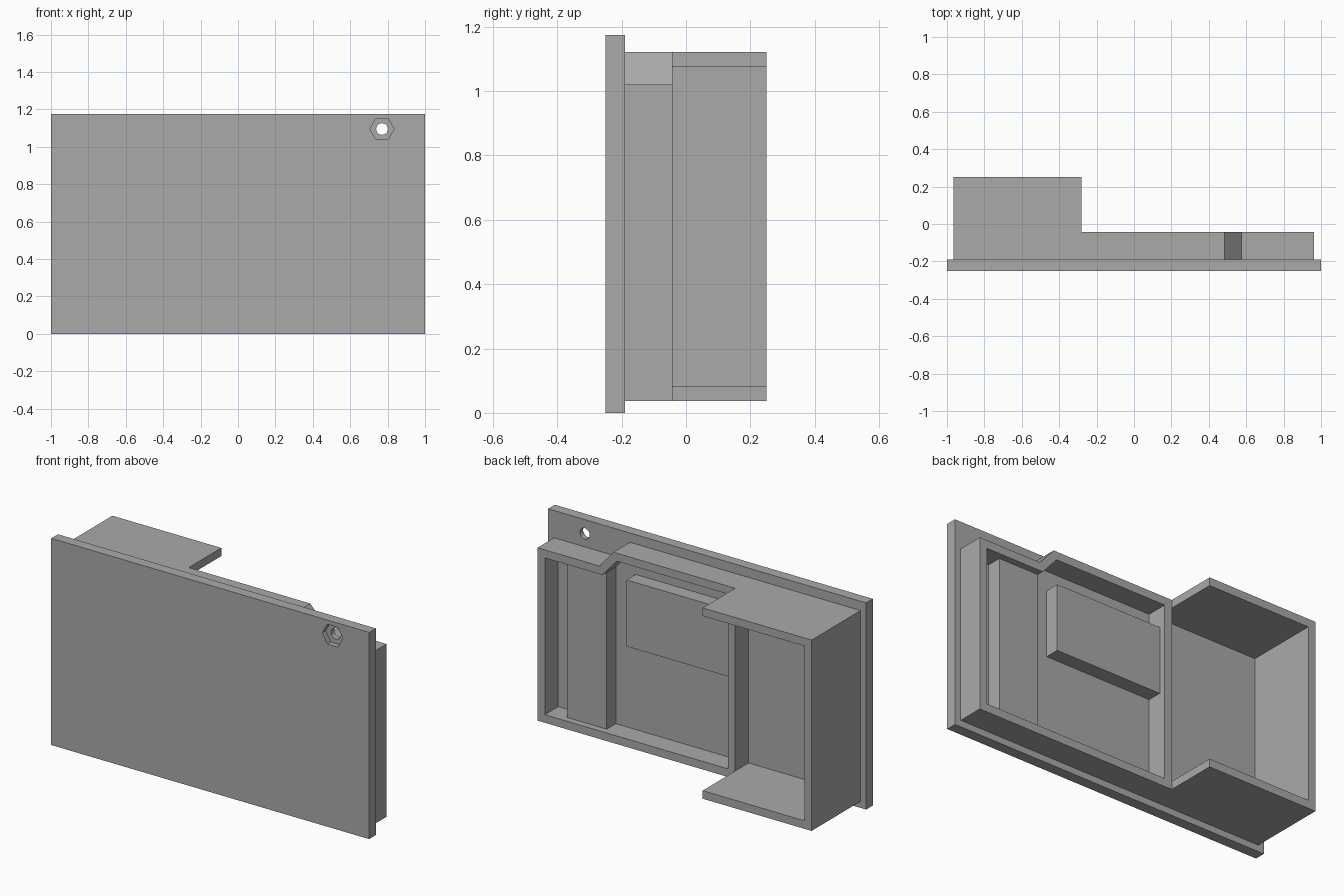
import bpy, bmesh, math

if "Cube" in bpy.data.objects:
    bpy.data.objects.remove(bpy.data.objects["Cube"], do_unlink=True)

grey = bpy.data.materials.new("plain_grey")
grey.use_nodes = True
colour = (0.40, 0.40, 0.40, 1)
grey.diffuse_color = colour
grey.node_tree.nodes["Principled BSDF"].inputs["Base Color"].default_value = colour


def prism(name, outline, y0, y1):
    """Extrude an (x, z) outline from y0 to y1."""
    bm = bmesh.new()
    face = bm.faces.new([bm.verts.new((x, y0, z)) for x, z in outline])
    grown = bmesh.ops.extrude_face_region(bm, geom=[face])["geom"]
    verts = [g for g in grown if isinstance(g, bmesh.types.BMVert)]
    bmesh.ops.translate(bm, verts=verts, vec=(0, y1 - y0, 0))
    bmesh.ops.recalc_face_normals(bm, faces=bm.faces)
    mesh = bpy.data.meshes.new(name)
    bm.to_mesh(mesh)
    bm.free()
    mesh.materials.append(grey)
    obj = bpy.data.objects.new(name, mesh)
    bpy.context.collection.objects.link(obj)
    return obj


def rect(x0, x1, z0, z1):
    return [(x0, z0), (x1, z0), (x1, z1), (x0, z1)]


def ring(x, z, radius, sides):
    steps = [2 * math.pi * i / sides for i in range(sides)]
    return [(x + radius * math.cos(a), z + radius * math.sin(a)) for a in steps]


def cut(target, *cutters):
    for cutter in cutters:
        cutter.hide_render = True
        mod = target.modifiers.new("cut", "BOOLEAN")
        mod.operation, mod.solver, mod.object = "DIFFERENCE", "EXACT", cutter
        bpy.context.view_layer.objects.active = target
        bpy.ops.object.modifier_apply(modifier=mod.name)
        bpy.data.objects.remove(cutter, do_unlink=True)


FRONT, PLATE, FLOOR, RIM, BACK = -0.25, -0.19, -0.162, -0.042, 0.25
STEP, WALL = -0.28, 0.046
LEFT, RIGHT, LOW, HIGH = 0.963, -0.965, 0.037, 1.122

# Cover plate with a bolt hole and a hexagonal nut recess
plate = prism("cover_plate", rect(-1, 1, 0, 1.175), FRONT, PLATE)
cut(plate,
    prism("bolt_hole", ring(0.77, 1.095, 0.031, 32), FRONT - 0.1, PLATE + 0.1),
    prism("nut_recess", ring(0.77, 1.095, 0.065, 6), FRONT - 0.1, FRONT + 0.03))

# Tray with a notched corner, a tall open bay and a shallow bay
tray = prism("tray", [(RIGHT, LOW), (LEFT, LOW), (LEFT, 1.02), (0.575, 1.02),
                      (0.485, HIGH), (RIGHT, HIGH)], PLATE, BACK)
cut(tray,
    prism("step_cut", rect(STEP, 1.2, -0.2, 1.4), RIM, BACK + 0.2),
    prism("tall_bay", rect(RIGHT + WALL, STEP, LOW + WALL, HIGH - WALL),
          FLOOR, BACK + 0.2),
    prism("shallow_bay", [(STEP + WALL, LOW + WALL), (LEFT - WALL, LOW + WALL),
                          (LEFT - WALL, 1.02 - WALL), (0.555, 1.02 - WALL),
                          (0.465, HIGH - WALL), (STEP + WALL, HIGH - WALL)],
          FLOOR, RIM + 0.1))

# Raised pads on the floor of the shallow bay
prism("upright_pad", rect(0.555, 0.805, 0.06, 1.0), FLOOR - 0.01, -0.08)
prism("wide_pad", rect(STEP + 0.02, 0.43, 0.587, 0.965), FLOOR - 0.01, -0.08)
